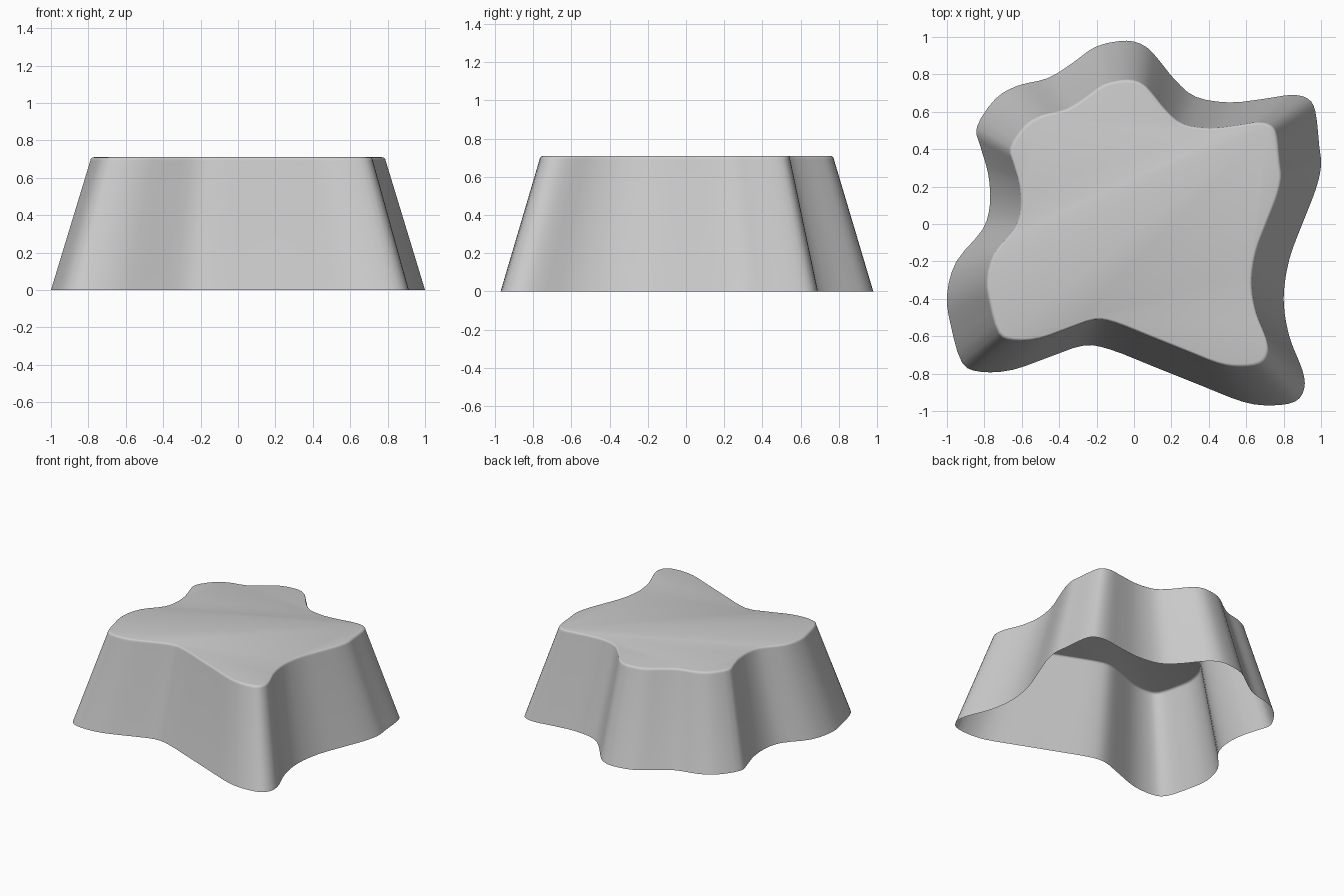
import bpy
import bmesh
import math
from mathutils import Vector

default_cube = bpy.data.objects.get("Cube")
if default_cube:
    bpy.data.objects.remove(default_cube, do_unlink=True)

# Footprint of the base, counter-clockwise, in hundredths of a unit
FOOTPRINT = [
    (-4, 98), (-20, 95), (-33, 86), (-46, 78), (-62, 74), (-74, 67),
    (-84, 52), (-82, 41), (-78, 27), (-77, 11), (-81, -3), (-95, -20),
    (-100, -38), (-98, -54), (-92, -74), (-82, -79), (-65, -78),
    (-45, -71), (-27, -65), (-13, -67), (10, -76), (35, -86), (58, -95),
    (73, -97), (86, -95), (91, -88), (90, -78), (83, -60), (80, -40),
    (83, -19), (90, 0), (97, 18), (100, 31), (99, 42), (97, 60),
    (93, 67), (84, 69), (70, 67), (51, 65), (33, 68), (22, 77),
    (13, 88), (6, 95),
]
HEIGHT = 0.71
RIM = 0.02          # radius of the rounded top edge
TOP_SCALE = 0.79    # footprint scale where the rounding begins
STEPS = 3           # curve samples per control point
RIM_STEPS = 4


def smooth_loop(points, steps):
    """Closed Catmull-Rom curve through the points."""
    count = len(points)
    loop = []
    for i in range(count):
        a, b, c, d = (points[(i + k) % count] for k in (-1, 0, 1, 2))
        for s in range(steps):
            t = s / steps
            loop.append(0.5 * (2 * b + (c - a) * t
                               + (2 * a - 5 * b + 4 * c - d) * t ** 2
                               + (3 * b - a - 3 * c + d) * t ** 3))
    return loop


def make_material(name, color):
    material = bpy.data.materials.new(name)
    material.use_nodes = True
    material.diffuse_color = color
    shader = next(n for n in material.node_tree.nodes
                  if n.type == 'BSDF_PRINCIPLED')
    shader.inputs["Base Color"].default_value = color
    return material


outline = smooth_loop([Vector(p) / 100 for p in FOOTPRINT], STEPS)

# Wall profile: one straight taper, then a quarter-round rim (scale, height)
profile = [(1.0, 0.0)]
for i in range(RIM_STEPS + 1):
    angle = math.pi / 2 * i / RIM_STEPS
    profile.append((TOP_SCALE - RIM * (1 - math.cos(angle)),
                    HEIGHT - RIM * (1 - math.sin(angle))))

# Skin the rings into a shell that is closed on top and open underneath
bm = bmesh.new()
rings = [[bm.verts.new((p.x * scale, p.y * scale, z)) for p in outline]
         for scale, z in profile]
for lower, upper in zip(rings, rings[1:]):
    for i in range(len(outline)):
        j = (i + 1) % len(outline)
        bm.faces.new((lower[i], lower[j], upper[j], upper[i]))
bm.faces.new(rings[-1])
for face in bm.faces:
    face.smooth = True

mesh = bpy.data.meshes.new("plateau_shell")
bm.to_mesh(mesh)
bm.free()
mesh.materials.append(make_material("light grey", (0.6, 0.6, 0.6, 1.0)))
shell = bpy.data.objects.new("plateau_shell", mesh)
bpy.context.collection.objects.link(shell)
